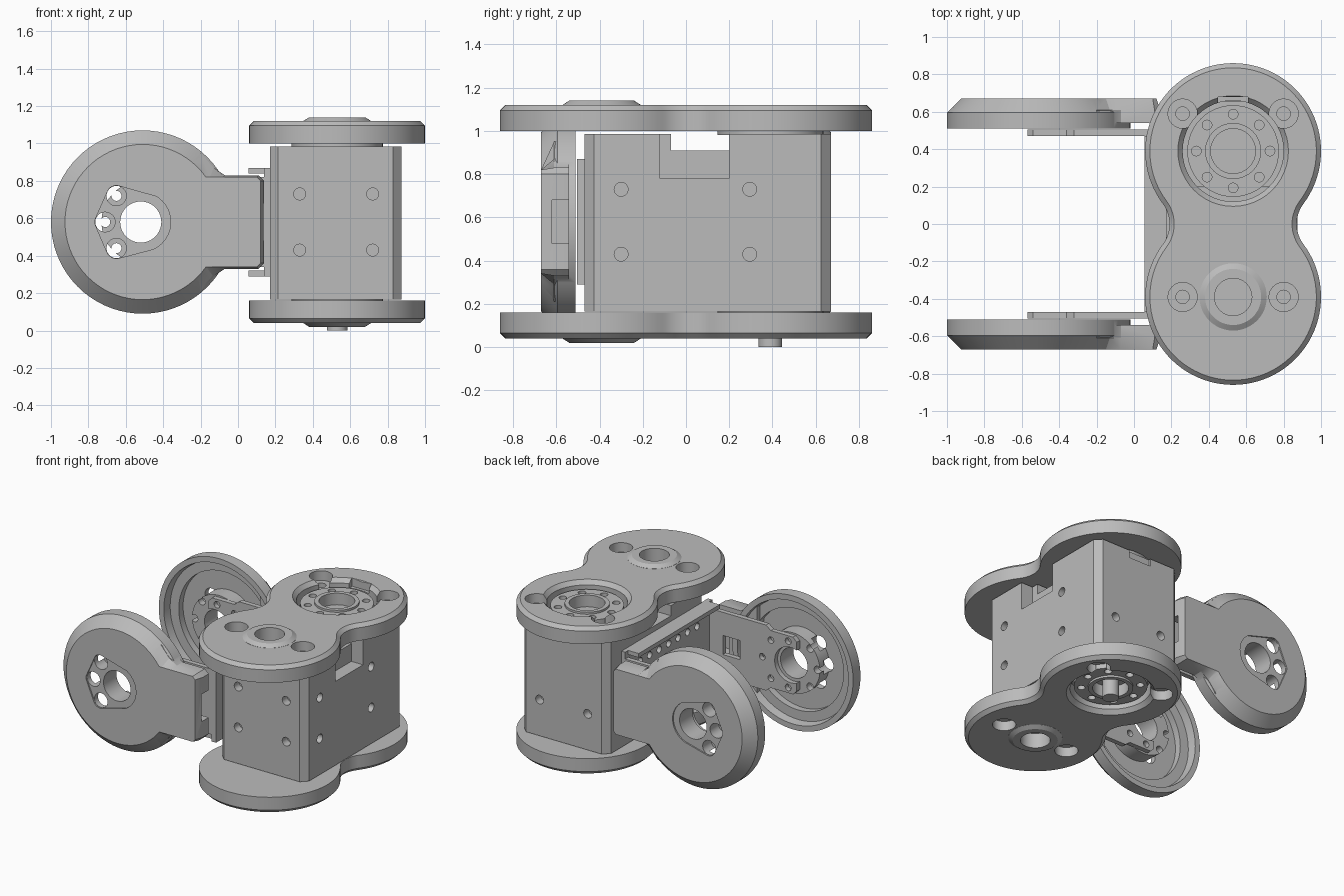
import bpy, bmesh
from math import sin, cos, radians, pi

if "Cube" in bpy.data.objects:
    bpy.data.objects.remove(bpy.data.objects["Cube"])

grey = bpy.data.materials.new("machined grey")
grey.use_nodes = True
grey.diffuse_color = (0.5, 0.5, 0.5, 1)
grey.node_tree.nodes["Principled BSDF"].inputs["Base Color"].default_value = (0.5, 0.5, 0.5, 1)

AXES = {"x": lambda a, b, h: (h, a, b),
        "y": lambda a, b, h: (a, h, b),
        "z": lambda a, b, h: (a, b, h)}
MID = 0.58       # height of the mirror plane between the two plates
PX = 0.53        # plate centre line
LOBE = 0.39      # lobe offset along y
HUB = -0.51      # centre of the round arm covers


def arc(cx, cy, r, a0=0, a1=360, n=48):
    return [(cx + r * cos(radians(a0 + (a1 - a0) * i / n)),
             cy + r * sin(radians(a0 + (a1 - a0) * i / n))) for i in range(n)]


def loft(name, axis, *sections):
    """Join rings of equal length, given as (points, height), into a closed solid."""
    bm = bmesh.new()
    rings = [[bm.verts.new(AXES[axis](a, b, h)) for a, b in pts] for pts, h in sections]
    n = len(rings[0])
    for low, high in zip(rings, rings[1:]):
        for i in range(n):
            j = (i + 1) % n
            bm.faces.new((low[i], low[j], high[j], high[i]))
    bm.faces.new(rings[0])
    bm.faces.new(rings[-1])
    bmesh.ops.recalc_face_normals(bm, faces=bm.faces)
    mesh = bpy.data.meshes.new(name)
    bm.to_mesh(mesh)
    bm.free()
    mesh.materials.append(grey)
    ob = bpy.data.objects.new(name, mesh)
    bpy.context.collection.objects.link(ob)
    return ob


def rod(name, axis, a, b, r, h0, h1, n=32):
    return loft(name, axis, (arc(a, b, r, n=n), h0), (arc(a, b, r, n=n), h1))


def box(name, x0, x1, y0, y1, z0, z1):
    pts = [(x0, y0), (x1, y0), (x1, y1), (x0, y1)]
    return loft(name, "z", (pts, z0), (pts, z1))


def combine(ob, others, op="DIFFERENCE"):
    bpy.context.view_layer.objects.active = ob
    for other in others:
        mod = ob.modifiers.new("cut", "BOOLEAN")
        mod.operation, mod.solver, mod.object = op, "EXACT", other
        bpy.ops.object.modifier_apply(modifier=mod.name)
        bpy.data.objects.remove(other)
    return ob


def eight(d):
    """Figure-eight plate outline, inset by d, with filleted waist."""
    t = 36.87
    pts = arc(0, LOBE, 0.47 - d, -t, 180 + t, 64)
    pts += arc(-0.52, 0, 0.18 + d, t, -t, 14)
    pts += arc(0, -LOBE, 0.47 - d, 180 - t, 360 + t, 64)
    pts += arc(0.52, 0, 0.18 + d, 180 + t, 180 - t, 14)
    return [(x + PX, y) for x, y in pts]


def end_plate(side, s):
    """Plate with horn opening, bearing boss and counterbored screw holes."""
    z = lambda h: MID + s * h
    plate = loft(side + "_plate", "z", (eight(0), z(0.42)), (eight(0), z(0.515)),
                 (eight(0.025), z(0.54)))
    boss = loft("boss", "z", (arc(PX, -LOBE, 0.18), z(0.5)), (arc(PX, -LOBE, 0.18), z(0.541)),
                (arc(PX, -LOBE, 0.15), z(0.56)))
    combine(plate, [boss], "UNION")
    cuts = [loft("opening", "z", (arc(PX, LOBE, 0.27), z(0.4)), (arc(PX, LOBE, 0.27), z(0.51)),
                 (arc(PX, LOBE, 0.30), z(0.545))),
            rod("bearing", "z", PX, -LOBE, 0.1, z(0.45), z(0.6)),
            box("key", PX - 0.08, PX + 0.08, 0.6, 0.68, *sorted((z(0.48), z(0.6))))]
    for x in (PX - 0.27, PX + 0.27):
        for y in (0.59, -LOBE):
            cuts += [rod("bore", "z", x, y, 0.078, z(0.47), z(0.6)),
                     rod("hole", "z", x, y, 0.036, z(0.4), z(0.6), 20)]
    combine(plate, cuts)

    # Servo horn recessed in the opening
    horn = rod(side + "_horn", "z", PX, LOBE, 0.245, z(0.4), z(0.49), 48)
    rim = rod("rim", "z", PX, LOBE, 0.15, z(0.45), z(0.505))
    combine(horn, [rim], "UNION")
    cuts = [rod("centre", "z", PX, LOBE, 0.12, z(0.42), z(0.6))]
    cuts += [rod("hole", "z", x, y, 0.026, z(0.42), z(0.6), 16)
             for x, y in arc(PX, LOBE, 0.197, n=8)]
    combine(horn, cuts)


end_plate("top", 1)
end_plate("bottom", -1)
rod("output_pin", "z", PX, LOBE, 0.055, 0, 0.2)

# Servo body with chamfered upright edges
X0, X1, Y0, Y1, C = 0.17, 0.875, -0.47, 0.67, 0.045
outline = [(X0 + C, Y0), (X1 - C, Y0), (X1, Y0 + C), (X1, Y1 - C),
           (X1 - C, Y1), (X0 + C, Y1), (X0, Y1 - C), (X0, Y0 + C)]
body = loft("servo_body", "z", (outline, 0.165), (outline, 0.985))
cuts = [box("cable_pocket", 0.78, 1, -0.12, 0.2, 0.78, 1.1),
        box("cable_slot", 0, 1, -0.07, 0.2, 0.91, 1.1),
        box("back_notch", 0.42, 0.6, 0.655, 0.8, 0.93, 1.1)]
for z in (0.43, 0.73):
    for x in (0.33, 0.72):
        cuts.append(rod("front_hole", "y", x, z, 0.032, Y0 - 0.1, Y0 + 0.06, 20))
        if z < MID:
            cuts.append(rod("back_hole", "y", x, z, 0.032, Y1 - 0.06, Y1 + 0.1, 20))
    for y in (-0.3, 0.295):
        cuts.append(rod("side_hole", "x", y, z, 0.032, X1 - 0.06, X1 + 0.1, 20))
combine(body, cuts)

# Channel at the root of the fork
base = box("fork_base", 0.14, 0.175, -0.505, 0.505, 0.29, 0.87)
combine(base, [rod("hole", "x", i * 0.11, z, 0.025, 0, 0.3, 16)
               for i in range(-3, 4) for z in (0.42, 0.74)])
for name, z in (("upper_lip", 0.84), ("lower_lip", 0.29)):
    box(name, 0.055, 0.16, -0.47, 0.47, z, z + 0.03)


def mirrored(half):
    """Close an upper half outline, given as (x, height above MID)."""
    return [(x, MID + d) for x, d in half] + [(x, MID - d) for x, d in reversed(half)]


def fork_side(side, s):
    # Thin fork arm with an open round seat at its end
    pts = mirrored([(-0.57, 0.18), (-0.54, 0.21), (-0.36, 0.21), (-0.32, 0.24), (0.175, 0.24)])
    arm = loft(side + "_fork_arm", "y", (pts, s * 0.47), (pts, s * 0.505))
    cuts = [rod("seat", "y", HUB - 0.01, MID, 0.13, s * 0.4, s * 0.6),
            box("mouth", -0.7, HUB, *sorted((s * 0.4, s * 0.6)), MID - 0.09, MID + 0.09),
            box("window", -0.11, 0.03, *sorted((s * 0.4, s * 0.6)), 0.51, 0.65)]
    cuts += [rod("hole", "y", x, MID + d, 0.024, s * 0.4, s * 0.6, 16)
             for x, d in ((-0.29, 0), (-0.36, 0.14), (-0.36, -0.14), (-0.5, 0.17), (-0.5, -0.17))]
    combine(arm, cuts)

    # Round cover: hollow cup with a chamfered outer face
    ring = lambda r: arc(HUB, MID, r, n=72)
    cover = loft(side + "_arm_cover", "y", (ring(0.22), s * 0.51), (ring(0.22), s * 0.62),
                 (ring(0.37), s * 0.62), (ring(0.37), s * 0.57), (ring(0.44), s * 0.57),
                 (ring(0.45), s * 0.51), (ring(0.49), s * 0.51), (ring(0.49), s * 0.595),
                 (ring(0.415), s * 0.67))
    # Neck flaring out of the cover
    wide = mirrored([(-0.2, 0.37), (-0.13, 0.29), (-0.07, 0.25), (0.11, 0.25), (0.14, 0.22)])
    slim = mirrored([(-0.2, 0.24), (-0.15, 0.24), (-0.07, 0.24), (0.1, 0.24), (0.12, 0.22)])
    neck = loft("neck", "y", (wide, s * 0.54), (wide, s * 0.61), (slim, s * 0.67))
    slot = box("slot", 0.03, 0.3, *sorted((s * 0.5, s * 0.62)), 0.48, 0.68)
    combine(neck, [slot])
    combine(cover, [neck], "UNION")

    # Rounded triangular recess, hub bore and three screw bores
    recess = (arc(HUB - 0.01, MID, 0.16, -65, 65, 20)
              + arc(HUB - 0.14, MID + 0.14, 0.055, 65, 150, 8)
              + arc(HUB - 0.2, MID, 0.055, 150, 210, 8)
              + arc(HUB - 0.14, MID - 0.14, 0.055, 210, 295, 8))
    cuts = [loft("recess", "y", (recess, s * 0.66), (recess, s * 0.75)),
            rod("hub", "y", HUB - 0.01, MID, 0.11, s * 0.4, s * 0.75, 40)]
    for dx, dz in ((-0.14, 0.14), (-0.2, 0), (-0.14, -0.14)):
        cuts += [rod("bore", "y", HUB + dx, MID + dz, 0.053, s * 0.56, s * 0.75, 24),
                 rod("hole", "y", HUB + dx, MID + dz, 0.027, s * 0.4, s * 0.75, 20)]
    combine(cover, cuts)


fork_side("front", -1)
fork_side("back", 1)

# Smooth curved walls, keep machined edges crisp
for ob in bpy.context.collection.objects:
    ob.select_set(ob.type == "MESH" and grey.name in ob.data.materials)
bpy.context.view_layer.objects.active = body
bpy.ops.object.shade_smooth_by_angle(angle=radians(25))
